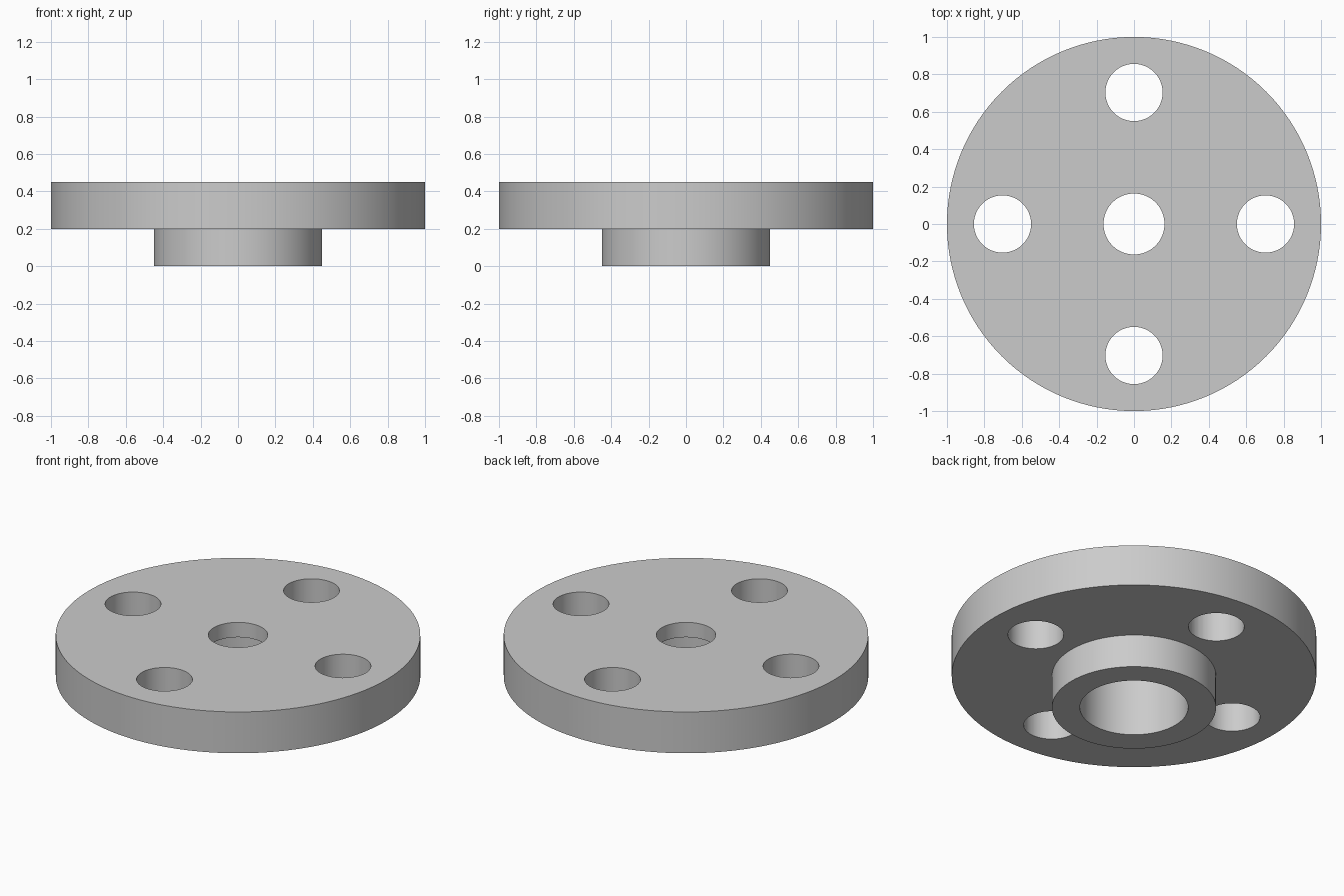
import bpy, bmesh, math
from mathutils import Vector

SEGMENTS = 128
cube = bpy.data.objects.get("Cube")
if cube:
    bpy.data.objects.remove(cube, do_unlink=True)

# Single light grey metal
metal = bpy.data.materials.new("light_grey_metal")
metal.use_nodes = True
grey = (0.6, 0.6, 0.6, 1)
metal.diffuse_color = grey
metal.node_tree.nodes["Principled BSDF"].inputs["Base Color"].default_value = grey


def lathe(name, profile):
    """Revolve a closed (radius, height) profile about z."""
    bm = bmesh.new()
    verts = [bm.verts.new((r, 0, z)) for r, z in profile]
    edges = [bm.edges.new((v, verts[i - 1])) for i, v in enumerate(verts)]
    bmesh.ops.spin(bm, geom=verts + edges, cent=(0, 0, 0), axis=(0, 0, 1),
                   angle=math.tau, steps=SEGMENTS)
    bmesh.ops.remove_doubles(bm, verts=bm.verts[:], dist=0.0001)
    bmesh.ops.recalc_face_normals(bm, faces=bm.faces[:])
    mesh = bpy.data.meshes.new(name)
    bm.to_mesh(mesh)
    bm.free()
    mesh.materials.append(metal)
    obj = bpy.data.objects.new(name, mesh)
    bpy.context.collection.objects.link(obj)
    return obj


# Round plate and lower hub, with a stepped centre bore
flange = lathe("flange_with_hub", [
    (0.297, 0), (0.45, 0), (0.45, 0.2), (1, 0.2),
    (1, 0.45), (0.163, 0.45), (0.163, 0.36), (0.297, 0.36)])
bpy.context.view_layer.objects.active = flange
flange.select_set(True)

# Four bolt holes through the plate
for i in range(4):
    angle = i * math.pi / 2
    bpy.ops.mesh.primitive_cylinder_add(
        vertices=64, radius=0.153, depth=0.6,
        location=Vector((0.703 * math.cos(angle), 0.703 * math.sin(angle), 0.33)))
    cutter = bpy.context.object
    cutter.name = "bolt_hole_cutter"
    cutter.hide_render = True
    cutter.data.materials.append(metal)
    cut = flange.modifiers.new("bolt_hole", "BOOLEAN")
    cut.operation = "DIFFERENCE"
    cut.solver = "EXACT"
    cut.object = cutter
    bpy.context.view_layer.objects.active = flange
    bpy.ops.object.modifier_apply(modifier=cut.name)
    bpy.data.objects.remove(cutter, do_unlink=True)

# Smooth round walls, crisp rims
bpy.ops.object.select_all(action="DESELECT")
flange.select_set(True)
bpy.context.view_layer.objects.active = flange
bpy.ops.object.shade_smooth_by_angle(angle=math.radians(30))
